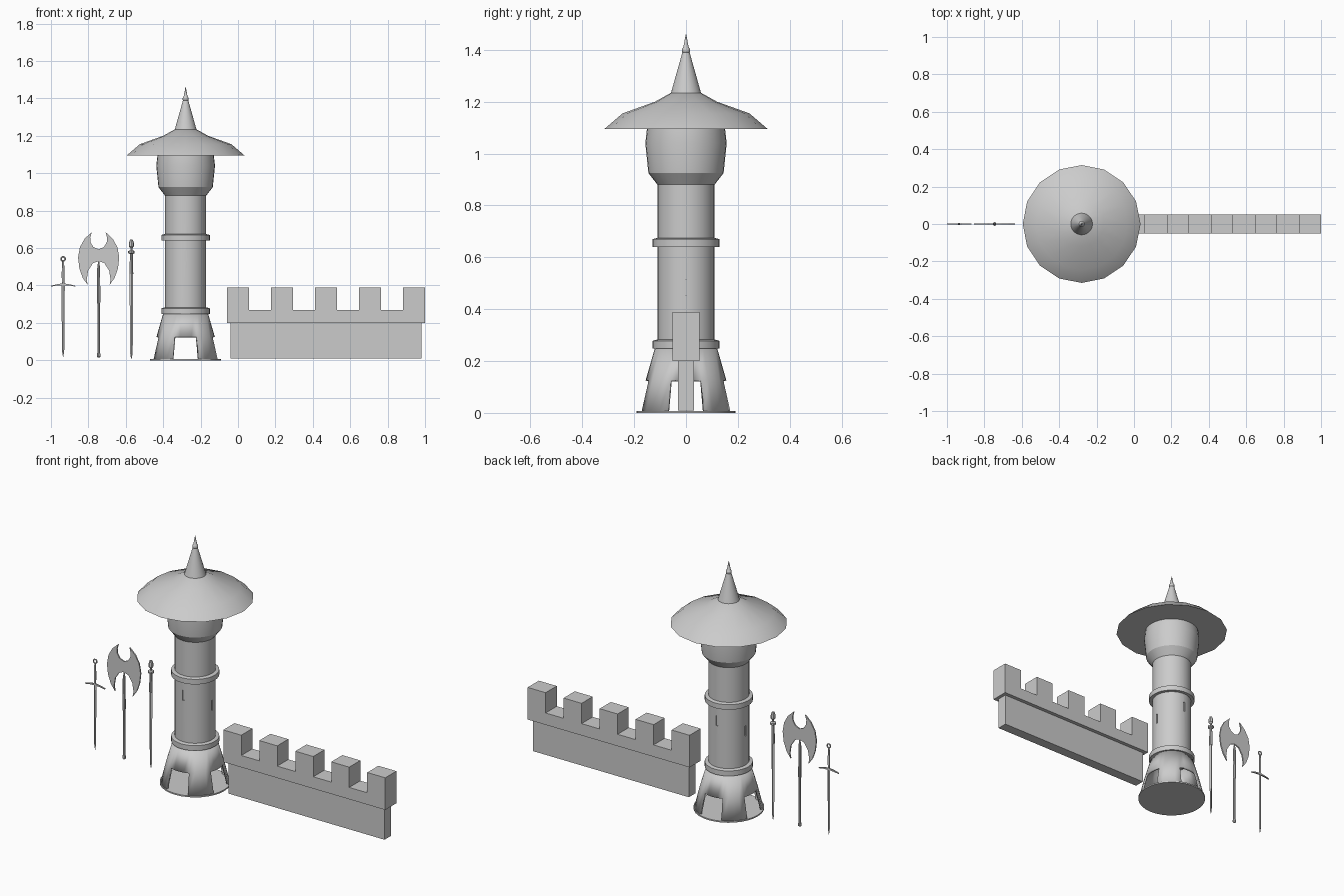
import bpy, bmesh, math
from mathutils import Matrix

if "Cube" in bpy.data.objects:
    bpy.data.objects.remove(bpy.data.objects["Cube"], do_unlink=True)

stone = bpy.data.materials.new("stone_grey")
stone.use_nodes = True
GREY = (0.6, 0.6, 0.6, 1)
stone.diffuse_color = GREY
stone.node_tree.nodes["Principled BSDF"].inputs["Base Color"].default_value = GREY


def activate(ob):
    bpy.ops.object.select_all(action="DESELECT")
    ob.select_set(True)
    bpy.context.view_layer.objects.active = ob


def finish(name, bm, smooth=False):
    bmesh.ops.recalc_face_normals(bm, faces=bm.faces)
    mesh = bpy.data.meshes.new(name)
    bm.to_mesh(mesh)
    bm.free()
    mesh.materials.append(stone)
    ob = bpy.data.objects.new(name, mesh)
    bpy.context.collection.objects.link(ob)
    if smooth:
        activate(ob)
        bpy.ops.object.shade_smooth_by_angle()
    return ob


def lathe(name, profile, x, sides=32, depth=1, cap=True, keep=None, smooth=True):
    """Revolve (radius, height) points about a vertical axis at x."""
    bm = bmesh.new()
    rings = []
    for r, z in profile:
        rings.append([bm.verts.new((x + r * math.cos(math.tau * i / sides),
                                    depth * r * math.sin(math.tau * i / sides), z))
                      for i in range(sides)])
    for level, (a, b) in enumerate(zip(rings, rings[1:])):
        for i in range(sides):
            if keep is None or keep(level, i):
                j = (i + 1) % sides
                bm.faces.new((a[i], a[j], b[j], b[i]))
    if cap:
        bm.faces.new(rings[0])
        bm.faces.new(rings[-1])
    return finish(name, bm, smooth)


def add_box(bm, x0, x1, y, z0, z1):
    size = Matrix.Diagonal((x1 - x0, 2 * y, z1 - z0, 1))
    place = Matrix.Translation(((x0 + x1) / 2, 0, (z0 + z1) / 2))
    bmesh.ops.create_cube(bm, size=1, matrix=place @ size)


def plate(name, outline, thick):
    bm = bmesh.new()
    face = bm.faces.new([bm.verts.new((x, -thick / 2, z)) for x, z in outline])
    out = bmesh.ops.extrude_face_region(bm, geom=[face])["geom"]
    moved = [v for v in out if isinstance(v, bmesh.types.BMVert)]
    bmesh.ops.translate(bm, verts=moved, vec=(0, thick, 0))
    return finish(name, bm)


# Tower foot: flared shell with four arched-through openings
TX = -0.28
lathe("tower_floor", [(0.19, 0), (0.19, 0.008)], TX)


def is_pier(level, i):
    return level > 0 or (i + 2) % 8 >= 4


foot = lathe("tower_foot", [(0.185, 0.007), (0.156, 0.125), (0.12, 0.25)], TX,
             cap=False, keep=is_pier)
shell = foot.modifiers.new("thickness", "SOLIDIFY")
shell.thickness = 0.012
shell.offset = -1

# Shaft with narrow slits on its four sides
shaft = lathe("tower_shaft", [(0.11, 0.245), (0.11, 0.89)], TX)
bm = bmesh.new()
for turn in range(4):
    low = 0.455 if turn % 2 == 0 else 0.527
    a = turn * math.pi / 2
    spot = (TX + 0.11 * math.cos(a), 0.11 * math.sin(a), low + 0.03)
    shape = Matrix.Diagonal((0.012, 0.012, 0.06, 1))
    bmesh.ops.create_cube(bm, size=1, matrix=Matrix.Translation(spot)
                          @ Matrix.Rotation(a, 4, "Z") @ shape)
slits = finish("slit_cutter", bm)
slits.hide_render = True
cut = shaft.modifiers.new("slits", "BOOLEAN")
cut.operation = "DIFFERENCE"
cut.object = slits
activate(shaft)
bpy.ops.object.modifier_apply(modifier=cut.name)
bpy.data.objects.remove(slits, do_unlink=True)

# Bands, lookout head and roof
for name, z in (("lower_band", 0.248), ("upper_band", 0.64)):
    lathe(name, [(0.11, z), (0.129, z), (0.129, z + 0.03), (0.11, z + 0.035)], TX)
lathe("tower_head", [(0.11, 0.88), (0.145, 0.925), (0.157, 1.04), (0.15, 1.1)], TX)
lathe("tower_roof", [(0.315, 1.095), (0.245, 1.155), (0.12, 1.2), (0.057, 1.235)],
      TX, sides=16)
lathe("roof_spire", [(0.058, 1.234), (0.014, 1.39)], TX)
lathe("spire_finial", [(0.011, 1.385), (0.016, 1.393), (0.016, 1.402), (0.01, 1.412),
                       (0.001, 1.46)], TX, sides=16)

# Battlement wall
bm = bmesh.new()
add_box(bm, -0.04, 0.98, 0.03, 0.01, 0.2)
finish("wall_base", bm)
START, END, COUNT = -0.06, 1.0, 9
step = (END - START) / COUNT
skyline = [(START, 0.2)]
for i in range(COUNT):
    z = 0.39 if i % 2 == 0 else 0.27
    skyline += [(START + i * step, z), (START + (i + 1) * step, z)]
skyline.append((END, 0.2))
plate("battlement", skyline, 0.104)

# Ring-hilted sword
SX = -0.935
lathe("sword_blade", [(0.001, 0.018), (0.006, 0.05), (0.009, 0.405)], SX, 4, 0.4, smooth=False)
lathe("sword_grip", [(0.006, 0.4), (0.008, 0.46), (0.005, 0.53)], SX, 8, 0.7)
bow = [(-0.065, 0.395), (-0.035, 0.4), (0, 0.402), (0.035, 0.4), (0.065, 0.395)]
plate("sword_guard", [(SX + x, z - 0.001) for x, z in bow]
      + [(SX + x, z + 0.003 + 0.1 * (0.065 - abs(x))) for x, z in reversed(bow)], 0.008)
bpy.ops.mesh.primitive_torus_add(location=(SX, 0, 0.542), rotation=(math.pi / 2, 0, 0),
                                 major_radius=0.011, minor_radius=0.004,
                                 major_segments=16, minor_segments=6)
ring = bpy.context.object
ring.name = "sword_pommel_ring"
ring.data.materials.append(stone)
bpy.ops.object.shade_smooth_by_angle()

# Double-bladed axe
AX = -0.745
lathe("axe_handle", [(0.005, 0.015), (0.01, 0.02), (0.01, 0.03), (0.007, 0.04),
                     (0.007, 0.3), (0.009, 0.31), (0.008, 0.49), (0.002, 0.535)], AX, 8)
half = [(0, 0.593), (0.028, 0.605), (0.043, 0.63), (0.045, 0.655), (0.037, 0.685),
        (0.075, 0.65), (0.1, 0.605), (0.11, 0.55), (0.103, 0.49), (0.085, 0.44),
        (0.058, 0.402), (0.064, 0.43), (0.056, 0.48), (0.03, 0.52), (0, 0.53)]
plate("axe_head", [(AX + x, z) for x, z in half]
      + [(AX - x, z) for x, z in half[-2:0:-1]], 0.008)

# Slim sword
BX = -0.57
lathe("slim_blade", [(0.002, 0.01), (0.007, 0.04), (0.01, 0.47)], BX, 4, 0.5, smooth=False)
lathe("slim_grip", [(0.01, 0.46), (0.008, 0.568), (0.017, 0.573), (0.017, 0.584),
                    (0.006, 0.588), (0.006, 0.6), (0.013, 0.608), (0.013, 0.628),
                    (0.007, 0.645)], BX, 8)
